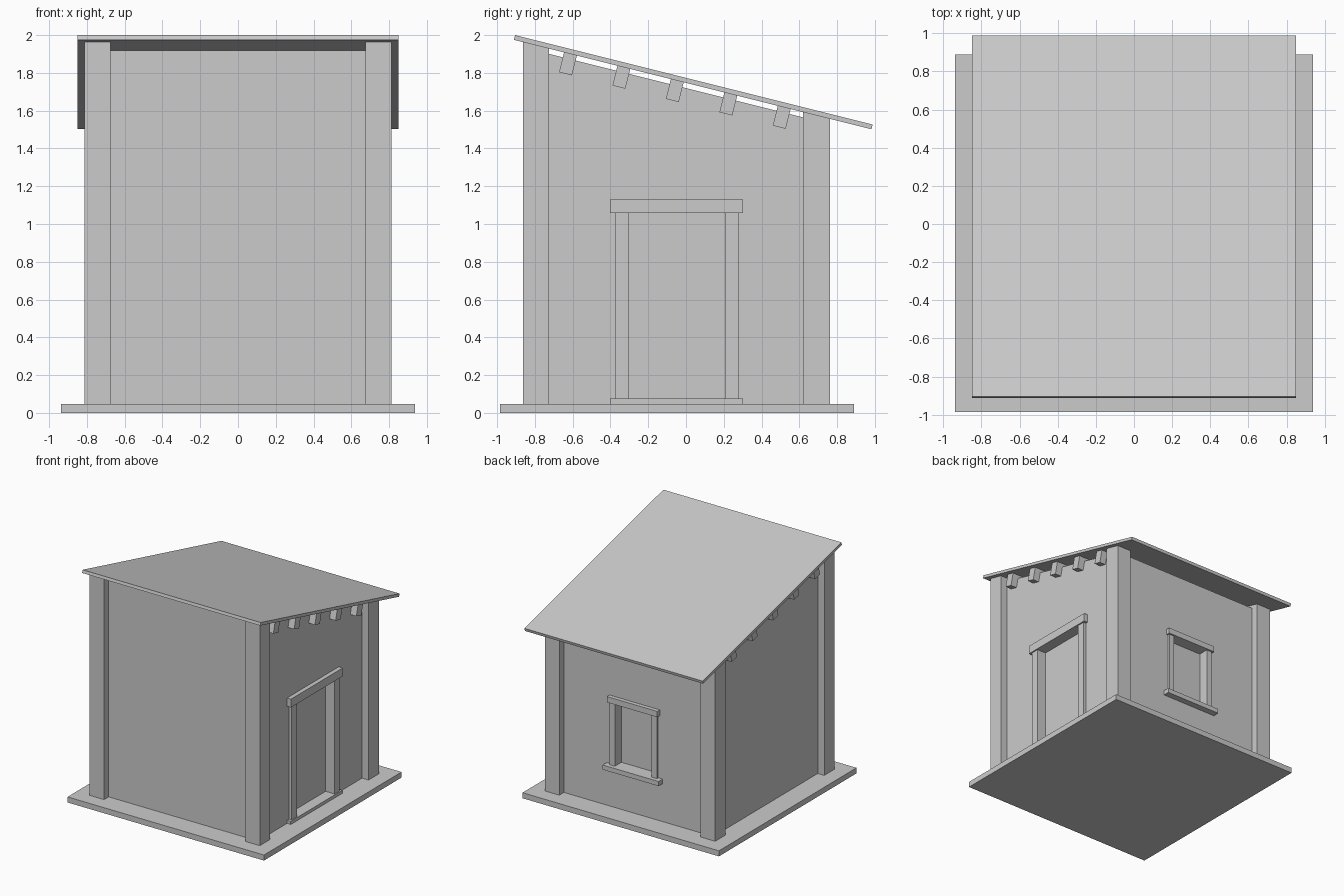
import bpy, bmesh, math
from mathutils import Matrix

if "Cube" in bpy.data.objects:
    bpy.data.objects.remove(bpy.data.objects["Cube"])

SLOPE = -0.25
ANGLE = math.atan(SLOPE)
ROOF_T = 0.0255  # roof thickness


def roof_top(y):
    return 2.0 + SLOPE * (y + 0.905)


def under_roof(y, gap=0.0):
    return roof_top(y) - ROOF_T / math.cos(ANGLE) - gap


def prism(name, profile, x0, x1):
    """Extrude a (y, z) profile along x."""
    bm = bmesh.new()
    face = bm.faces.new([bm.verts.new((x0, y, z)) for y, z in profile])
    ext = bmesh.ops.extrude_face_region(bm, geom=[face])
    verts = [v for v in ext["geom"] if isinstance(v, bmesh.types.BMVert)]
    bmesh.ops.translate(bm, verts=verts, vec=(x1 - x0, 0, 0))
    bmesh.ops.recalc_face_normals(bm, faces=bm.faces)
    mesh = bpy.data.meshes.new(name)
    bm.to_mesh(mesh)
    bm.free()
    obj = bpy.data.objects.new(name, mesh)
    bpy.context.collection.objects.link(obj)
    return obj


def box(name, x0, x1, y0, y1, z0, z1):
    return prism(name, [(y0, z0), (y1, z0), (y1, z1), (y0, z1)], x0, x1)


def sloped_block(name, x0, x1, y0, y1, z0, gap=0.0):
    """Block whose top runs parallel to the roof."""
    return prism(name, [(y0, z0), (y1, z0), (y1, under_roof(y1, gap)),
                        (y0, under_roof(y0, gap))], x0, x1)


def tilted(y, z, width, height):
    """Rectangle hung below its top centre (y, z), turned to the roof slope."""
    c, s = math.cos(ANGLE), math.sin(ANGLE)
    pts = [(-width / 2, -height), (width / 2, -height), (width / 2, 0), (-width / 2, 0)]
    return [(y + a * c - b * s, z + a * s + b * c) for a, b in pts]


# Floor slab and lean-to roof
box("base_slab", -0.9375, 0.9375, -0.985, 0.89, 0, 0.048)
mid = (-0.905 + 0.988) / 2
prism("roof", tilted(mid, roof_top(mid), 1.893 / math.cos(ANGLE), ROOF_T), -0.85, 0.85)

# Walls, with recesses for door and window
walls = sloped_block("walls", -0.75, 0.75, -0.80, 0.70, 0.04, 0.028)
cutters = [box("door_cutter", 0.69, 0.90, -0.34, 0.245, 0.03, 1.09),
           box("window_cutter", -0.195, 0.195, 0.63, 0.90, 0.39, 0.98)]
for cutter in cutters:
    cutter.hide_render = True
    cutter.hide_viewport = True
    mod = walls.modifiers.new(cutter.name, "BOOLEAN")
    mod.operation = "DIFFERENCE"
    mod.solver = "EXACT"
    mod.object = cutter

# Corner posts
for side, x0, x1 in (("left", -0.812, -0.675), ("right", 0.675, 0.812)):
    sloped_block("front_post_" + side, x0, x1, -0.862, -0.725, 0.04)
    sloped_block("back_post_" + side, x0, x1, 0.62, 0.763, 0.04)

# Roof beams poking out through both side walls
for i in range(5):
    y = -0.612 + 0.283 * i
    prism("roof_beam_%d" % (i + 1), tilted(y, under_roof(y), 0.07, 0.108), -0.808, 0.808)

# Door frame on the right wall
for name, y0, y1 in (("front", -0.375, -0.305), ("back", 0.21, 0.28)):
    box("door_jamb_" + name, 0.68, 0.775, y0, y1, 0.06, 1.06)
box("door_lintel", 0.68, 0.787, -0.402, 0.303, 1.058, 1.13)
box("door_sill", 0.68, 0.785, -0.402, 0.303, 0.04, 0.075)

# Window frame on the back wall
for name, x0, x1 in (("left", -0.225, -0.175), ("right", 0.175, 0.225)):
    box("window_jamb_" + name, x0, x1, 0.62, 0.72, 0.40, 0.97)
box("window_lintel", -0.24, 0.24, 0.62, 0.735, 0.955, 1.005)
box("window_sill", -0.267, 0.267, 0.62, 0.755, 0.375, 0.415)
